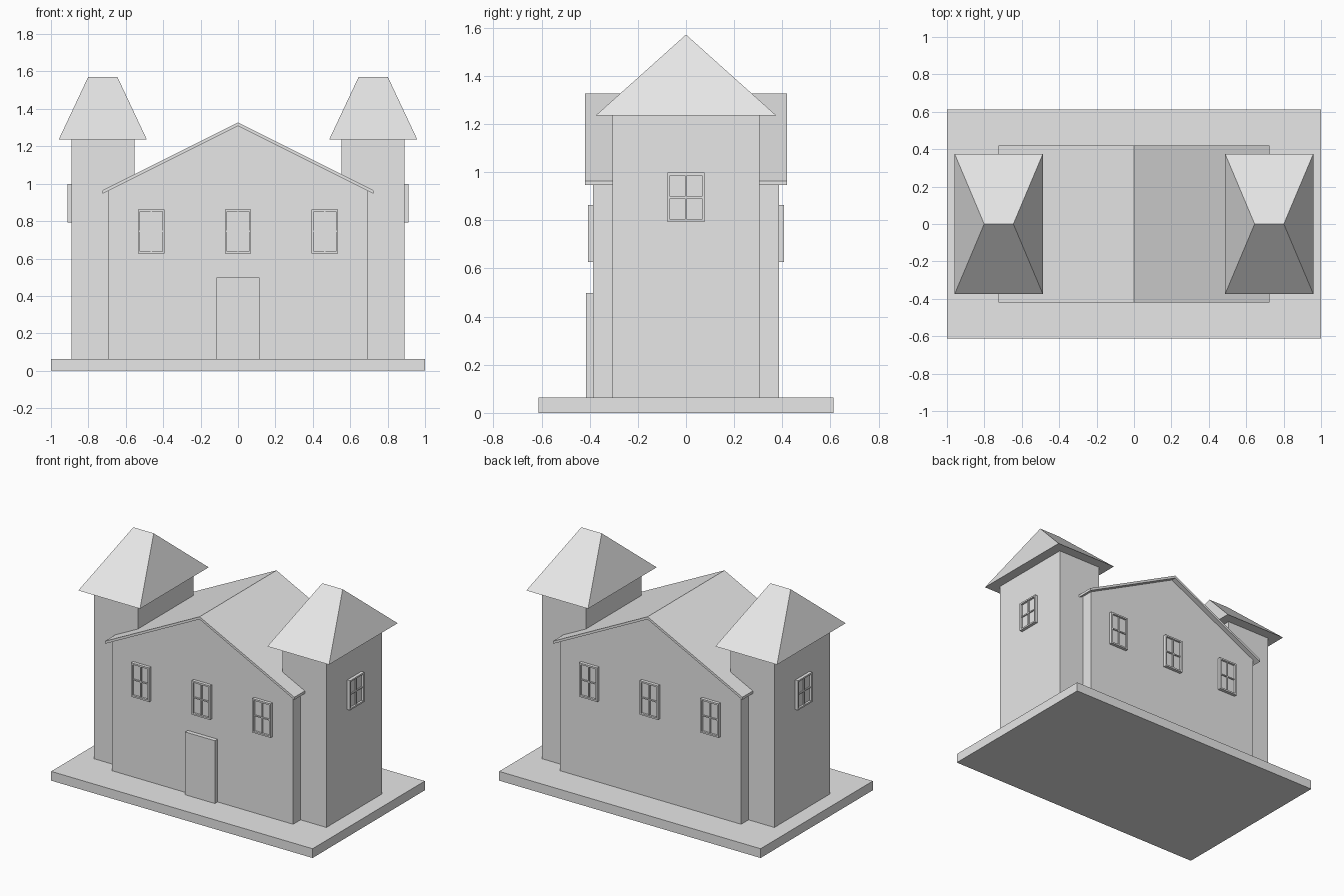
import bpy
import bmesh
from math import pi
from mathutils import Matrix, Vector

cube = bpy.data.objects.get("Cube")
if cube:
    bpy.data.objects.remove(cube, do_unlink=True)

# Single plain colour
GREY = (0.8, 0.8, 0.8, 1)
plaster = bpy.data.materials.new("light_grey")
plaster.use_nodes = True
plaster.diffuse_color = GREY
plaster.node_tree.nodes["Principled BSDF"].inputs["Base Color"].default_value = GREY

BASE_TOP = 0.064
HOUSE_Y = 0.386


def finish(name, bm):
    bmesh.ops.recalc_face_normals(bm, faces=bm.faces)
    mesh = bpy.data.meshes.new(name)
    bm.to_mesh(mesh)
    bm.free()
    mesh.materials.append(plaster)
    obj = bpy.data.objects.new(name, mesh)
    bpy.context.collection.objects.link(obj)
    return obj


def add_box(bm, low, high):
    low, high = Vector(low), Vector(high)
    matrix = Matrix.Translation((low + high) / 2) @ Matrix.Diagonal((*(high - low), 1))
    return bmesh.ops.create_cube(bm, size=1, matrix=matrix)["verts"]


def box(name, low, high):
    bm = bmesh.new()
    add_box(bm, low, high)
    return finish(name, bm)


def extrude_profile(name, points, half_depth):
    """Extrude an x-z outline along y."""
    bm = bmesh.new()
    face = bm.faces.new([bm.verts.new((x, -half_depth, z)) for x, z in points])
    new = bmesh.ops.extrude_face_region(bm, geom=[face])["geom"]
    bmesh.ops.translate(bm, vec=(0, 2 * half_depth, 0),
                        verts=[v for v in new if isinstance(v, bmesh.types.BMVert)])
    return finish(name, bm)


def window(name, width, height, centre, turn):
    """Framed four-pane window, built facing -y and then turned about z."""
    bm = bmesh.new()
    w, h, rim, depth = width / 2, height / 2, 0.011, 0.022
    add_box(bm, (-w + rim, -0.008, -h + rim), (w - rim, 0.002, h - rim))
    for s in (-1, 1):
        xs = sorted((s * w, s * (w - rim)))
        zs = sorted((s * h, s * (h - rim)))
        add_box(bm, (xs[0], -depth, -h), (xs[1], 0.002, h))
        add_box(bm, (-w + rim, -depth, zs[0]), (w - rim, 0.002, zs[1]))
    # Glazing bars
    add_box(bm, (-0.004, -0.016, -h + rim), (0.004, -0.004, h - rim))
    add_box(bm, (-w + rim, -0.016, -0.004), (w - rim, -0.004, 0.004))
    obj = finish(name, bm)
    obj.matrix_world = Matrix.Translation(centre) @ Matrix.Rotation(turn, 4, "Z")


# Ground slab and main house
box("base_slab", (-1, -0.613, 0), (1, 0.613, BASE_TOP))
extrude_profile("house_walls", [(-0.692, BASE_TOP), (0.692, BASE_TOP), (0.692, 0.964),
                                (0, 1.31), (-0.692, 0.964)], HOUSE_Y)
extrude_profile("house_roof", [(-0.725, 0.946), (0, 1.309), (0.725, 0.946),
                               (0.725, 0.964), (0, 1.327), (-0.725, 0.964)], 0.42)

# Front door
box("front_door", (-0.114, -0.415, BASE_TOP), (0.114, -HOUSE_Y + 0.002, 0.498))

# Front and back windows
for side, sign, turn in (("front", -1, 0), ("back", 1, pi)):
    for label, x in (("right", -0.464), ("middle", 0), ("left", 0.464)):
        window(f"{side}_{label}_window", 0.14, 0.235, (x, sign * HOUSE_Y, 0.745), turn)

# Side towers with hipped roofs
for side, sign in (("left", 1), ("right", -1)):
    inner, outer = sorted((sign * 0.553, sign * 0.89))
    box(f"{side}_tower", (inner, -0.305, BASE_TOP), (outer, 0.305, 1.235))

    bm = bmesh.new()
    cx = sign * 0.723
    verts = add_box(bm, (cx - 0.236, -0.375, 1.235), (cx + 0.236, 0.375, 1.571))
    for v in verts:
        if v.co.z > 1.4:
            v.co.x = cx + (0.078 if v.co.x > cx else -0.078)
            v.co.y = 0
    bmesh.ops.remove_doubles(bm, verts=bm.verts, dist=0.0001)
    finish(f"{side}_tower_roof", bm)

    window(f"{side}_tower_window", 0.155, 0.205, (sign * 0.89, 0, 0.895), sign * pi / 2)
